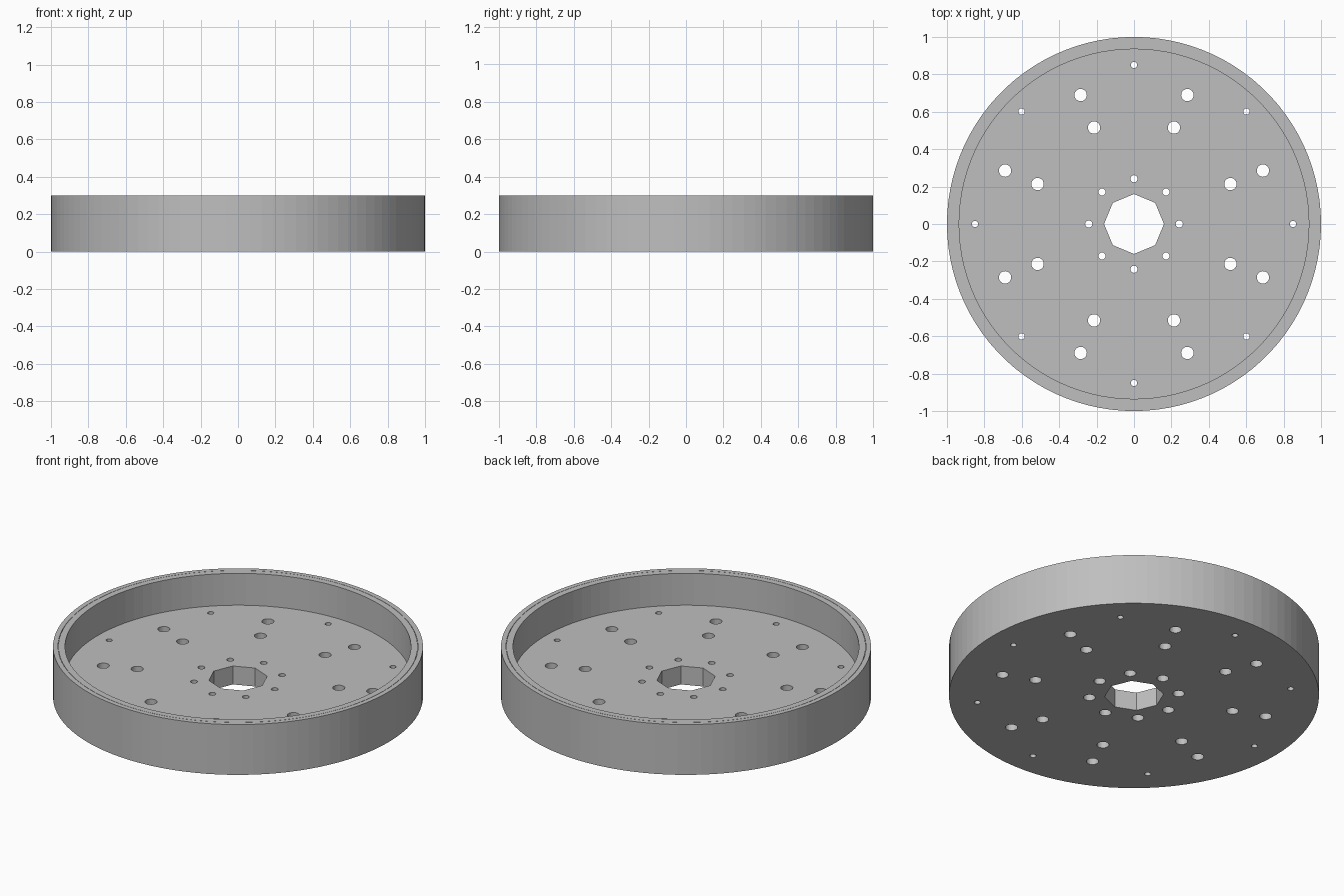
import bpy, bmesh, math
from mathutils import Matrix, Vector

if "Cube" in bpy.data.objects:
    bpy.data.objects.remove(bpy.data.objects["Cube"])

R_OUT, R_IN, HEIGHT, FLOOR = 1.0, 0.935, 0.30, 0.11


def lathe(bm, profile, sides, x=0.0, y=0.0):
    """Add a closed solid made by turning (radius, z) points about a vertical axis."""
    part = bmesh.new()
    rings = [[part.verts.new((r * math.cos(2 * math.pi * i / sides),
                              r * math.sin(2 * math.pi * i / sides), z))
              for i in range(sides)] for r, z in profile]
    for a, b in zip(rings, rings[1:]):
        for i in range(sides):
            j = (i + 1) % sides
            part.faces.new((a[i], a[j], b[j], b[i]))
    # flat end caps
    part.faces.new(rings[0][::-1])
    part.faces.new(rings[-1])
    bmesh.ops.recalc_face_normals(part, faces=part.faces[:])
    bmesh.ops.transform(part, matrix=Matrix.Translation(Vector((x, y, 0))), verts=part.verts[:])
    mesh = bpy.data.meshes.new("temp")
    part.to_mesh(mesh)
    part.free()
    bm.from_mesh(mesh)
    bpy.data.meshes.remove(mesh)


def make_object(name, bm):
    mesh = bpy.data.meshes.new(name)
    bm.to_mesh(mesh)
    bm.free()
    obj = bpy.data.objects.new(name, mesh)
    bpy.context.collection.objects.link(obj)
    return obj


grey = bpy.data.materials.new("plain grey")
grey.diffuse_color = (0.52, 0.52, 0.52, 1)
grey.use_nodes = True
grey.node_tree.nodes["Principled BSDF"].inputs["Base Color"].default_value = grey.diffuse_color

# Shallow round tray with a hairline seam in the top of its rim
bm = bmesh.new()
lathe(bm, [(R_OUT, 0), (R_OUT, HEIGHT),
           (0.973, HEIGHT), (0.973, HEIGHT - 0.004),
           (0.971, HEIGHT - 0.004), (0.971, HEIGHT),
           (R_IN, HEIGHT), (R_IN, FLOOR)], 100)
tray = make_object("round_tray", bm)
tray.data.materials.append(grey)

# Cutters for the centre opening and the rings of holes
LOW, HIGH = -0.05, 0.2
bm = bmesh.new()
lathe(bm, [(0.16, LOW), (0.16, HIGH)], 8)


def hole_ring(distance, start, profile):
    for k in range(8):
        a = math.radians(start + 45 * k)
        lathe(bm, profile, 24, distance * math.cos(a), distance * math.sin(a))


hole_ring(0.746, 22.5, [(0.033, LOW), (0.033, HIGH)])
hole_ring(0.558, 22.5, [(0.033, LOW), (0.033, HIGH)])
hole_ring(0.850, 0, [(0.017, LOW), (0.017, HIGH)])
# inner screw holes, widened from below
hole_ring(0.242, 0, [(0.032, LOW), (0.032, 0.055), (0.019, 0.055), (0.019, HIGH)])
cutter = make_object("hole_cutter", bm)
cutter.data.materials.append(grey)

mod = tray.modifiers.new("holes", 'BOOLEAN')
mod.operation = 'DIFFERENCE'
mod.solver = 'EXACT'
mod.object = cutter
bpy.context.view_layer.objects.active = tray
bpy.ops.object.modifier_apply(modifier=mod.name)
bpy.data.objects.remove(cutter, do_unlink=True)
